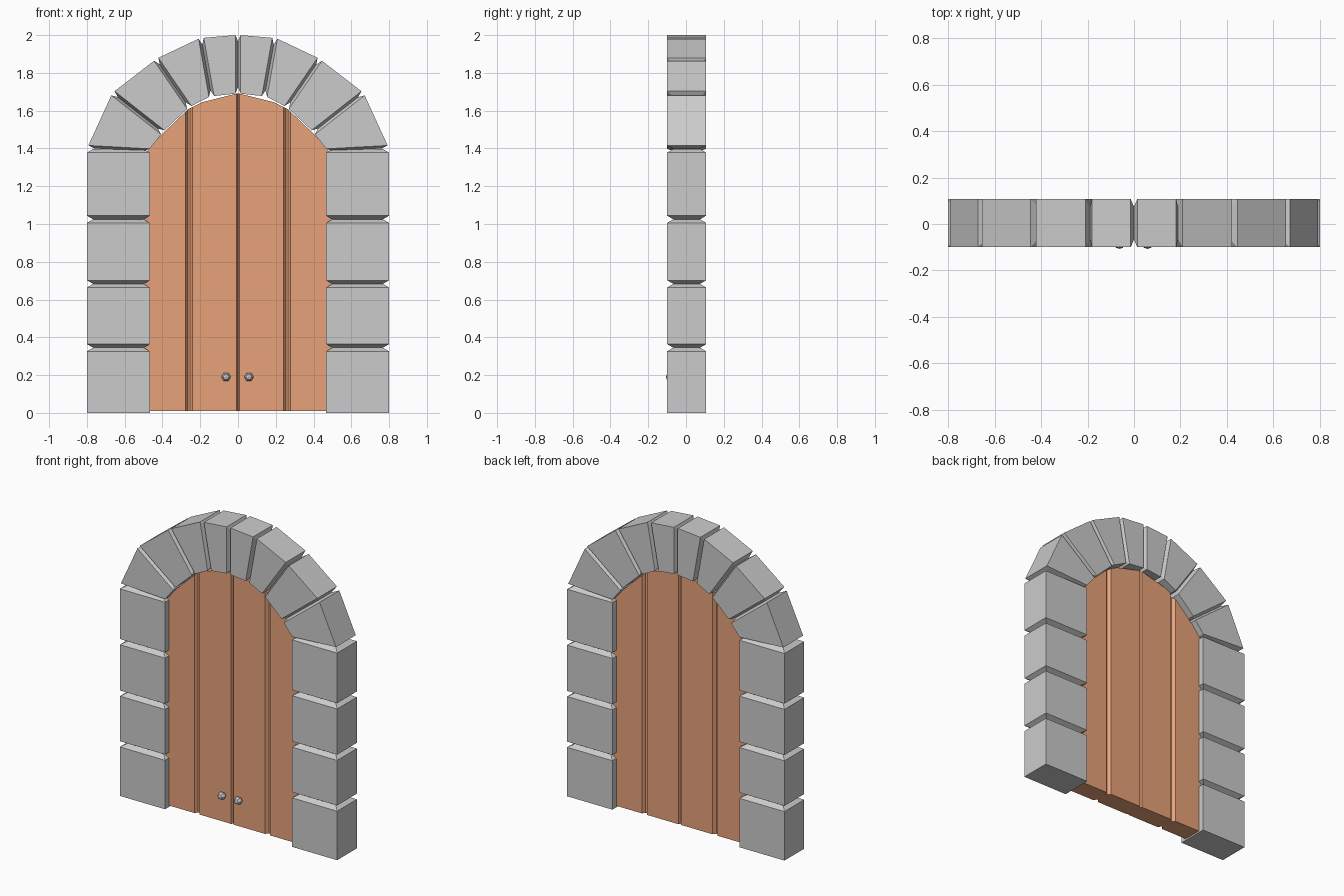
import bpy, bmesh
from mathutils import Vector, Matrix

if "Cube" in bpy.data.objects:
    bpy.data.objects.remove(bpy.data.objects["Cube"])

Y0, Y1 = -0.10, 0.107


def finish(bm, name, mat=None):
    bmesh.ops.recalc_face_normals(bm, faces=bm.faces[:])
    me = bpy.data.meshes.new(name)
    bm.to_mesh(me)
    bm.free()
    ob = bpy.data.objects.new(name, me)
    bpy.context.collection.objects.link(ob)
    if mat:
        me.materials.append(mat)
    return ob


def section(inner, outer, inset, shift):
    # rectangle across the wall at one joint: radial in xz, depth in y
    d = (outer - inner).normalized()
    a, b = inner + d * inset + shift, outer - d * inset + shift
    return [Vector((p.x, y, p.y)) for p, y in
            ((a, Y0 + inset), (b, Y0 + inset), (b, Y1 - inset), (a, Y1 - inset))]


def stone(bm, j0, j1, gap, flat_start=False):
    # block with tapered ends meeting its neighbours at the joints
    i0, o0, i1, o1 = (Vector(p) for p in (*j0, *j1))
    n0, n1 = ((o - i).normalized() for i, o in ((i0, o0), (i1, o1)))
    n0, n1 = Vector((-n0.y, n0.x)), Vector((-n1.y, n1.x))
    zero = Vector((0, 0))
    secs = [section(i0, o0, 0, zero)] if flat_start else \
        [section(i0, o0, 0.033, zero), section(i0, o0, 0, n0 * gap)]
    secs += [section(i1, o1, 0, -n1 * gap), section(i1, o1, 0.033, zero)]
    rings = [[bm.verts.new(p) for p in s] for s in secs]
    for r, s in zip(rings, rings[1:]):
        for k in range(4):
            m = (k + 1) % 4
            bm.faces.new((r[k], r[m], s[m], s[k]))
    bm.faces.new(rings[0])
    bm.faces.new(rings[-1])


def mirror(ob):
    ob.modifiers.new("mirror", 'MIRROR').use_clip = False


# stone jambs
bm = bmesh.new()
zs = [0, 0.345, 0.683, 1.025, 1.397]
for i, (a, b) in enumerate(zip(zs, zs[1:])):
    stone(bm, ((0.467, a), (0.80, a)), ((0.467, b), (0.80, b)), 0.019, i == 0)
mirror(finish(bm, "jamb_stones"))

# arch stones
bm = bmesh.new()
joints = [((0.468, 1.384), (0.793, 1.402)), ((0.398, 1.485), (0.662, 1.692)),
          ((0.258, 1.617), (0.433, 1.872)), ((0.14, 1.675), (0.195, 1.983)),
          ((0, 1.69), (0, 2.0))]
for a, b in zip(joints, joints[1:]):
    stone(bm, a, b, 0.014)
mirror(finish(bm, "arch_stones"))

# plank door: grooved profile pulled up, then trimmed to the arch
wood = bpy.data.materials.new("wood")
wood.diffuse_color = (0.8, 0.36, 0.19, 1)
wood.use_nodes = True
wood.node_tree.nodes["Principled BSDF"].inputs["Base Color"].default_value = wood.diffuse_color
bm = bmesh.new()
prof = [(0, 0.02), (0.008, 0), (0.24, 0), (0.255, 0.02), (0.265, 0.02), (0.278, 0), (0.495, 0)]
pts = [(x, -0.06 + d) for x, d in prof] + [(x, 0.066 - d) for x, d in reversed(prof)]
f = bm.faces.new([bm.verts.new((x, y, 0.01)) for x, y in pts])
top = bmesh.ops.extrude_face_region(bm, geom=[f])
bmesh.ops.translate(bm, vec=(0, 0, 1.75),
                    verts=[v for v in top["geom"] if isinstance(v, bmesh.types.BMVert)])
curve = [(0.495, 1.37), (0.41, 1.468), (0.265, 1.607), (0.19, 1.645), (0, 1.692)]
for (ax, az), (bx, bz) in zip(curve, curve[1:]):
    r = bmesh.ops.bisect_plane(bm, geom=bm.verts[:] + bm.edges[:] + bm.faces[:],
                               plane_co=(ax, 0, az), plane_no=(bz - az, 0, ax - bx),
                               clear_outer=True)
    bmesh.ops.holes_fill(bm, edges=[e for e in bm.edges if e.is_boundary], sides=0)
mirror(finish(bm, "plank_door", wood))

# door knobs
bm = bmesh.new()
for x in (-0.063, 0.058):
    bmesh.ops.create_uvsphere(bm, u_segments=6, v_segments=5, radius=0.026,
                              matrix=Matrix.Translation((x, -0.081, 0.19))
                              @ Matrix.Rotation(1.5708, 4, 'X')
                              @ Matrix.Rotation(0.5236, 4, 'Z'))
finish(bm, "door_knobs")
